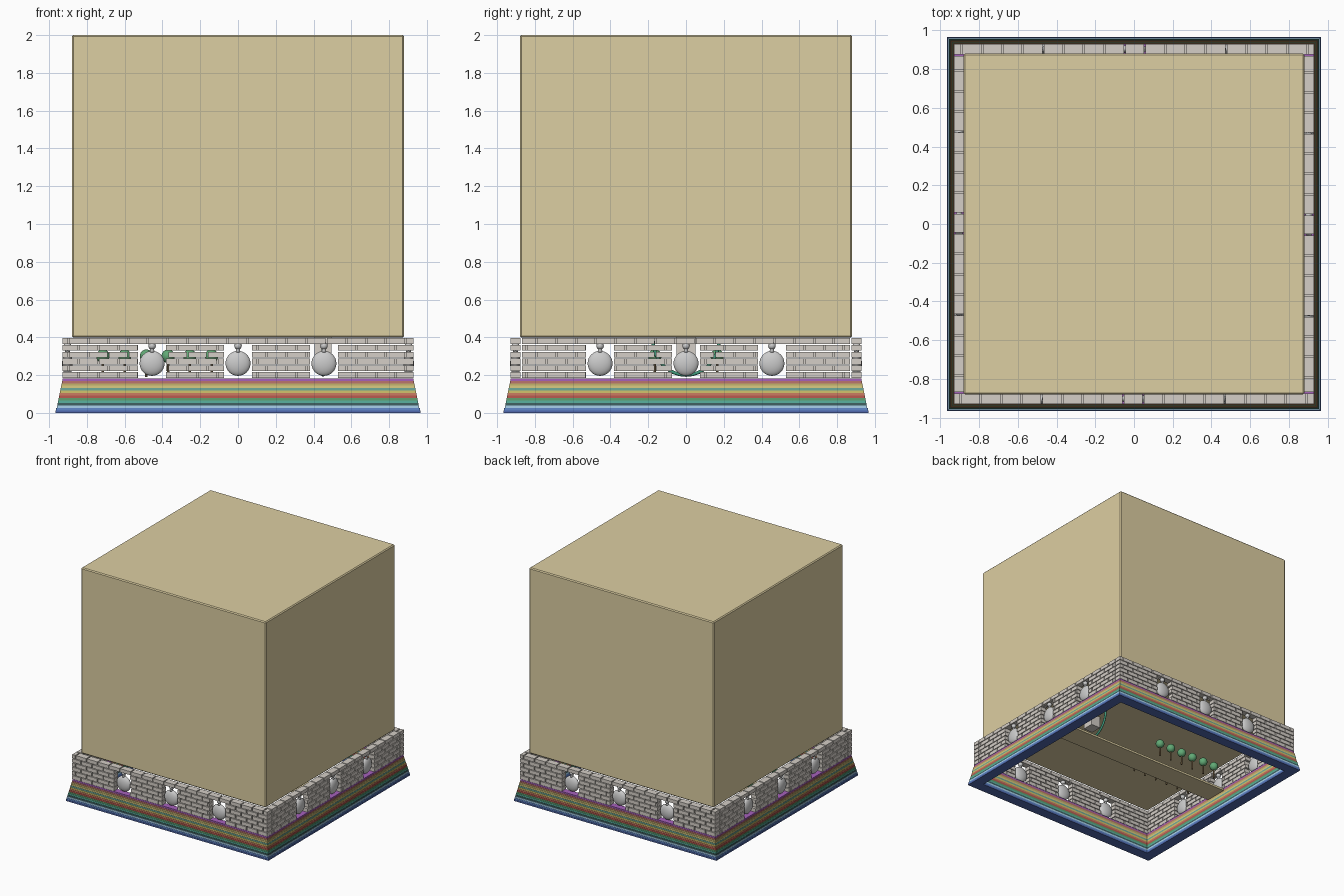
import bpy, bmesh, math
from mathutils import Matrix, Vector

if "Cube" in bpy.data.objects:
    bpy.data.objects.remove(bpy.data.objects["Cube"])


def mat(name, rgb):
    m = bpy.data.materials.new(name)
    m.diffuse_color = (*rgb, 1)
    m.use_nodes = True
    m.node_tree.nodes["Principled BSDF"].inputs["Base Color"].default_value = m.diffuse_color
    return m


def finish(bm, name, material=None, smooth=False):
    me = bpy.data.meshes.new(name)
    bm.to_mesh(me)
    bm.free()
    ob = bpy.data.objects.new(name, me)
    bpy.context.collection.objects.link(ob)
    if material:
        me.materials.append(material)
    if smooth:
        for p in me.polygons:
            p.use_smooth = True
    return ob


def box(bm, x0, x1, y0, y1, z0, z1, turn=Matrix()):
    m = Matrix.Translation(((x0 + x1) / 2, (y0 + y1) / 2, (z0 + z1) / 2)) \
        @ Matrix.Diagonal((x1 - x0, y1 - y0, z1 - z0, 1))
    bmesh.ops.create_cube(bm, size=1, matrix=turn @ m)


def ball(bm, c, r, turn=Matrix(), seg=20):
    bmesh.ops.create_uvsphere(bm, u_segments=seg, v_segments=seg // 2 + 2, radius=1,
                              matrix=turn @ Matrix.Translation(c) @ Matrix.Diagonal((*r, 1)))


SIDES = [Matrix.Rotation(i * math.pi / 2, 4, 'Z') for i in range(4)]
sand = mat("sand", (.72, .62, .36))
stone = mat("stone", (.66, .62, .57))
green = mat("leaf", (.12, .40, .18))
bark = mat("bark", (.25, .17, .08))
teal = mat("garland_green", (.05, .32, .2))

# large case
bm = bmesh.new()
box(bm, -.88, .88, -.88, .88, .40, 2.0)
bmesh.ops.bevel(bm, geom=bm.edges[:], offset=.008, segments=1, affect='EDGES')
finish(bm, "case", sand)

# striped stepped plinth, an open frame
INNER, TOP = .875, .183
colors = [(.08, .14, .42), (.12, .25, .60), (.40, .65, .85), (.05, .12, .12), (.10, .45, .35),
          (.12, .35, .16), (.50, .10, .08), (.60, .20, .12), (.65, .55, .15), (.15, .40, .32),
          (.70, .60, .22), (.55, .45, .15), (.50, .18, .15), (.38, .12, .50)]
n = len(colors)
for i, c in enumerate(colors):
    h = .965 - .036 * i / (n - 1)
    bm = bmesh.new()
    for s in (-1, 1):
        a, b = sorted((s * h, s * INNER))
        box(bm, -h, h, a, b, TOP * i / n, TOP * (i + 1) / n)
        box(bm, a, b, -INNER, INNER, TOP * i / n, TOP * (i + 1) / n)
    finish(bm, f"plinth_layer_{i + 1}", mat(f"stripe_{i + 1}", c))

# brick wall with three openings per side and open joints
WALL, ROWS, GAP, PITCH = .93, 6, .008, .105
row_h = (.40 - TOP) / ROWS
openings = [(-.53, -.38), (-.075, .075), (.38, .53)]
for side, turn in enumerate(SIDES):
    end = WALL if side % 2 == 0 else INNER - GAP
    bm = bmesh.new()
    for r in range(ROWS):
        spans = [(-end, -.53), (-.38, -.075), (.075, .38), (.53, end)]
        if r == ROWS - 1:
            spans = [(-end, end)]
        z0 = TOP + r * row_h
        shift = PITCH / 2 * (r % 2)
        for lo, hi in spans:
            for k in range(-10, 11):
                x0 = max(lo, k * PITCH + shift)
                x1 = min(hi, (k + 1) * PITCH + shift - GAP)
                if x1 - x0 > .008:
                    box(bm, x0, x1, -WALL, -INNER, z0 + .002, z0 + row_h - .004, turn)
    finish(bm, f"brick_wall_{side + 1}", stone)

# flattened rounded ornaments in the openings
bm = bmesh.new()
for turn in SIDES:
    for x in (-.455, 0, .455):
        ball(bm, (x, -.903, .262), (.066, .028, .066), turn, 28)
        ball(bm, (x, -.903, .355), (.02, .02, .02), turn, 16)
        bmesh.ops.create_cone(bm, cap_ends=True, segments=16, radius1=.014, radius2=.008,
                              depth=.022, matrix=turn @ Matrix.Translation((x, -.903, .332)))
finish(bm, "ornaments", None, True)

# inner walkway strip
bm = bmesh.new()
box(bm, -INNER, INNER, -.10, .10, .16, .178)
finish(bm, "walkway", sand)

# two rows of small round trees
crowns, trunks = bmesh.new(), bmesh.new()
for y in (-.165, .165):
    for i in range(6):
        x = -.14 - i * .115
        ball(crowns, (x, y, .30), (.036, .036, .036), seg=14)
        bmesh.ops.create_cone(trunks, cap_ends=True, segments=8, radius1=.007, radius2=.006,
                              depth=.1, matrix=Matrix.Translation((x, y, .24)))
finish(crowns, "tree_crowns", green, True)
finish(trunks, "tree_trunks", bark)

# hanging garland and stone block beside the walkway
cu = bpy.data.curves.new("garland", 'CURVE')
cu.dimensions = '3D'
cu.bevel_depth = .009
sp = cu.splines.new('POLY')
sp.points.add(16)
for i, p in enumerate(sp.points):
    a = math.pi * i / 16
    p.co = (.45, .175 * math.cos(a), .385 - .185 * math.sin(a), 1)
cu.materials.append(teal)
bpy.context.collection.objects.link(bpy.data.objects.new("garland", cu))

bm = bmesh.new()
box(bm, .405, .495, -.05, .05, .30, .40)
finish(bm, "stone_block", stone)
